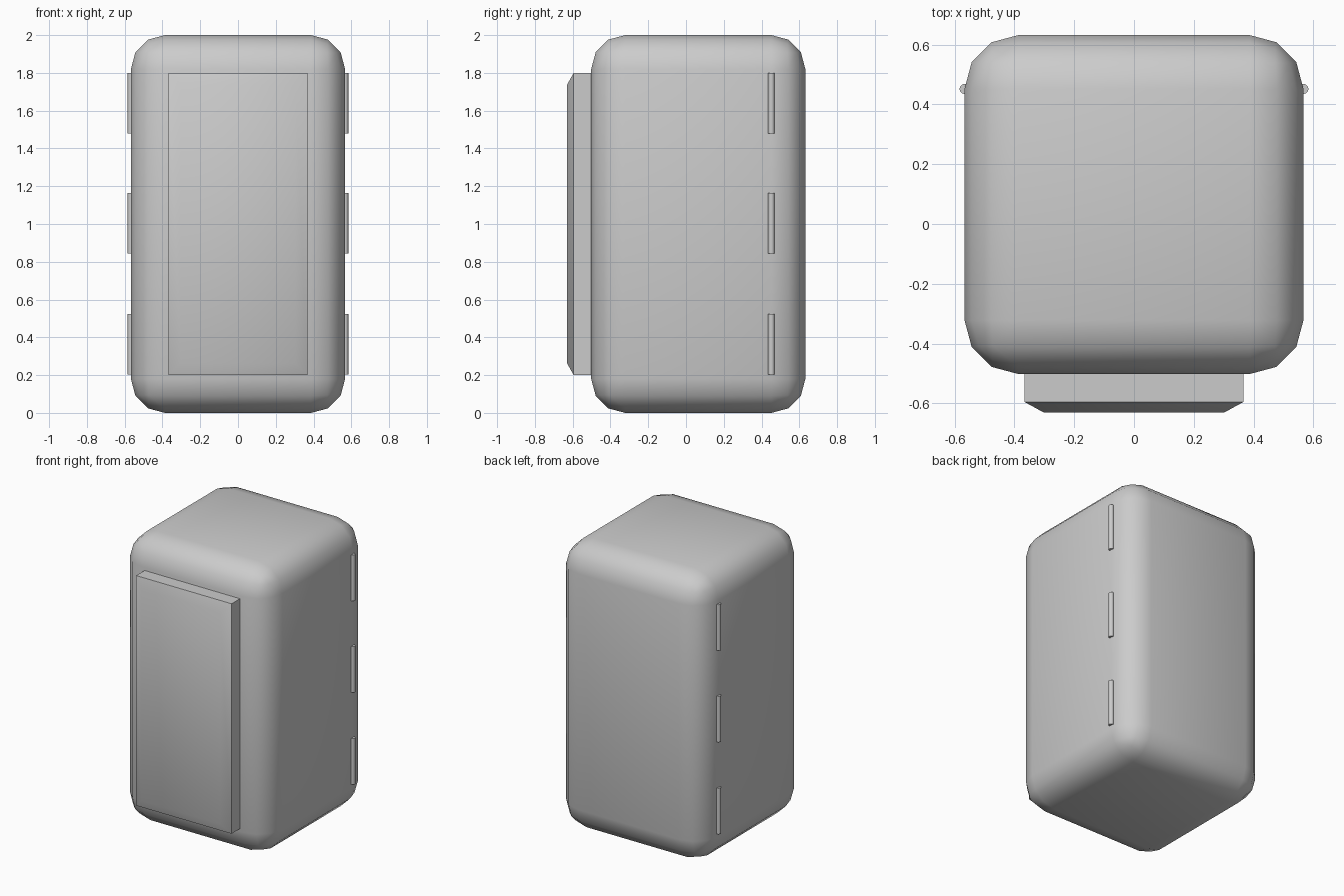
import bpy
import bmesh
import math

cube = bpy.data.objects.get("Cube")
if cube:
    bpy.data.objects.remove(cube, do_unlink=True)

grey = bpy.data.materials.new("plain grey")
grey.use_nodes = True
colour = (0.6, 0.6, 0.6, 1)
grey.diffuse_color = colour
grey.node_tree.nodes["Principled BSDF"].inputs["Base Color"].default_value = colour


def finish(obj, name, angle):
    obj.name = name
    obj.data.materials.append(grey)
    bpy.ops.object.select_all(action="DESELECT")
    obj.select_set(True)
    bpy.context.view_layer.objects.active = obj
    bpy.ops.object.shade_smooth_by_angle(angle=math.radians(angle))


def box(centre, size):
    bpy.ops.mesh.primitive_cube_add(size=1, location=centre)
    obj = bpy.context.object
    obj.scale = size
    bpy.ops.object.transform_apply(location=False, rotation=False, scale=True)
    return obj


# Rounded cabinet body
body = box((0, 0.065, 1), (1.134, 1.134, 2))
bevel = body.modifiers.new("rounding", "BEVEL")
bevel.width = 0.18
bevel.segments = 3
bpy.ops.object.modifier_apply(modifier=bevel.name)
finish(body, "body", 40)

# Raised front panel with a shallow tapered face
panel = box((0, -0.53, 1), (0.734, 0.13, 1.6))
bm = bmesh.new()
bm.from_mesh(panel.data)
front = min(bm.faces, key=lambda f: f.calc_center_median().y)
bmesh.ops.inset_region(bm, faces=[front], thickness=0.09)
for v in front.verts:
    v.co.y -= 0.035
bm.to_mesh(panel.data)
bm.free()
finish(panel, "front_panel", 40)

# Three hinge pins down each side
for side, x in (("left", 0.567), ("right", -0.567)):
    for level, z in (("lower", 0.363), ("middle", 1.003), ("upper", 1.64)):
        bpy.ops.mesh.primitive_cylinder_add(
            vertices=12, radius=0.017, depth=0.32, location=(x, 0.452, z))
        finish(bpy.context.object, f"{side}_{level}_hinge", 40)
